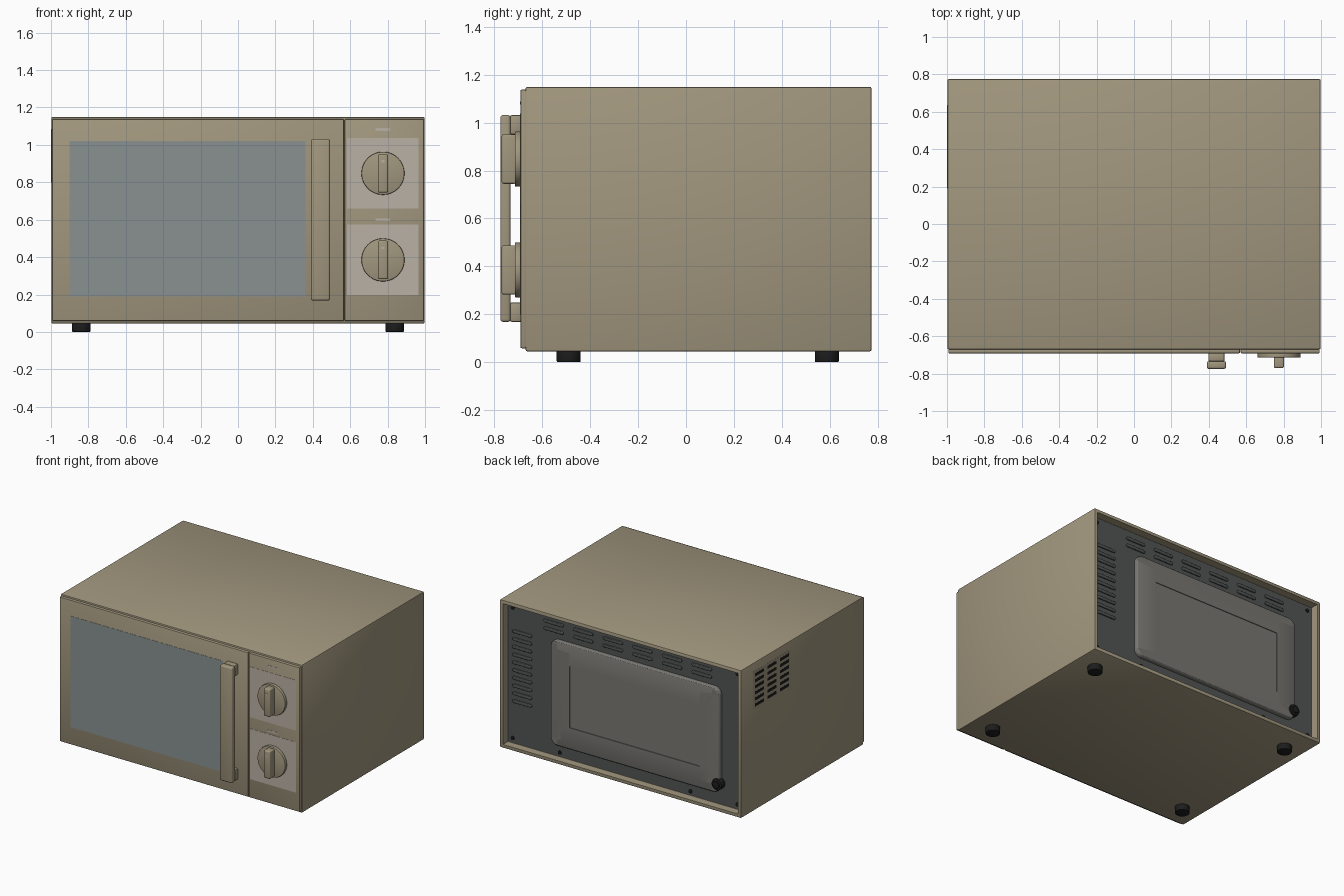
import bpy, bmesh, math
from mathutils import Matrix

if "Cube" in bpy.data.objects:
    bpy.data.objects.remove(bpy.data.objects["Cube"])


def material(name, r, g, b):
    m = bpy.data.materials.new(name)
    m.diffuse_color = (r, g, b, 1)
    m.use_nodes = True
    m.node_tree.nodes["Principled BSDF"].inputs["Base Color"].default_value = m.diffuse_color
    return m


BEIGE = material("beige enamel", 0.36, 0.31, 0.21)
GLASS = material("window glass", 0.25, 0.285, 0.28)
PALE = material("pale panel", 0.49, 0.44, 0.38)
STEEL = material("dark steel", 0.085, 0.09, 0.09)
COVER = material("cover grey", 0.19, 0.185, 0.17)
BLACK = material("black rubber", 0.012, 0.012, 0.012)


def finish(name, bm, mat, smooth=True):
    bmesh.ops.recalc_face_normals(bm, faces=bm.faces)
    me = bpy.data.meshes.new(name)
    bm.to_mesh(me)
    bm.free()
    ob = bpy.data.objects.new(name, me)
    me.materials.append(mat)
    bpy.context.collection.objects.link(ob)
    if smooth:
        bpy.ops.object.select_all(action='DESELECT')
        ob.select_set(True)
        bpy.context.view_layer.objects.active = ob
        bpy.ops.object.shade_smooth_by_angle(angle=math.radians(30))
    return ob


def box_mesh(x, y, z):
    bm = bmesh.new()
    bmesh.ops.create_cube(bm, size=1)
    for v in bm.verts:
        v.co = [a[0] + (c + 0.5) * (a[1] - a[0]) for a, c in zip((x, y, z), v.co)]
    return bm


def bevel(bm, edges, width, seg):
    bmesh.ops.bevel(bm, geom=edges, offset=width, segments=seg, profile=0.5, affect='EDGES')


def box(name, x, y, z, mat, soft=0.0, seg=2):
    bm = box_mesh(x, y, z)
    if soft:
        bevel(bm, bm.edges[:], soft, seg)
    return finish(name, bm, mat, bool(soft))


def plate(name, x, y, z, mat, corner, lip, face=1, inset=None):
    """Plate with rounded corners, facing +y or -y, with a softened outer rim."""
    bm = box_mesh(x, y, z)
    bevel(bm, [e for e in bm.edges if abs(e.verts[0].co.y - e.verts[1].co.y) > 1e-5], corner, 5)
    bm.normal_update()
    outer = next(f for f in bm.faces if f.normal.y * face > 0.9)
    bevel(bm, outer.edges[:], lip, 3)
    if inset:
        bm.normal_update()
        f = max((f for f in bm.faces if f.normal.y * face > 0.9), key=lambda f: f.calc_area())
        bmesh.ops.inset_region(bm, faces=[f], thickness=inset)
        bmesh.ops.inset_region(bm, faces=[f], thickness=0.003, depth=-0.005)
    return finish(name, bm, mat)


def disc(name, centre, radius, depth, axis, mat, soft=0.0, sides=48):
    rot = Matrix.Rotation(math.pi / 2, 4, 'X') if axis == 'Y' else Matrix()
    bm = bmesh.new()
    bmesh.ops.create_cone(bm, cap_ends=True, segments=sides, radius1=radius, radius2=radius,
                          depth=depth)
    if soft:
        bevel(bm, [e for e in bm.edges if abs(e.verts[0].co.z - e.verts[1].co.z) < 1e-5], soft, 2)
    bm.transform(Matrix.Translation(centre) @ rot)
    return finish(name, bm, mat)


# outer casing, with its back recessed behind a rim
bm = box_mesh((-0.998, 0.998), (-0.67, 0.775), (0.045, 1.15))
bevel(bm, bm.edges[:], 0.008, 2)
bm.normal_update()
back = max((f for f in bm.faces if f.normal.y > 0.9), key=lambda f: f.calc_area())
bmesh.ops.inset_region(bm, faces=[back], thickness=0.026)
for v in bmesh.ops.extrude_discrete_faces(bm, faces=[back])["faces"][0].verts:
    v.co.y -= 0.06
finish("casing", bm, BEIGE)


# front slabs with chamfered outer faces
box("door", (-0.993, 0.567), (-0.692, -0.66), (0.058, 1.138), BEIGE, 0.007)
box("control_panel", (0.570, 0.993), (-0.692, -0.66), (0.058, 1.138), BEIGE, 0.007)
box("door_window", (-0.90, 0.36), (-0.6935, -0.68), (0.19, 1.02), GLASS)

# door handle on two standoffs
box("handle_bar", (0.39, 0.492), (-0.775, -0.733), (0.168, 1.032), BEIGE, 0.011, 3)
for tag, z0 in (("lower", 0.168), ("upper", 0.95)):
    box(f"handle_standoff_{tag}", (0.397, 0.485), (-0.736, -0.685), (z0, z0 + 0.082), BEIGE, 0.009)

# two dials, each with a backing label, marker strip and pointer grip
for tag, z in (("lower", 0.385), ("upper", 0.848)):
    box(f"dial_label_{tag}", (0.583, 0.965), (-0.6935, -0.68), (z - 0.187, z + 0.19), PALE)
    mark = z + (0.215 if tag == "lower" else 0.234)
    box(f"marker_strip_{tag}", (0.735, 0.813), (-0.6935, -0.68), (mark - 0.007, mark + 0.007), PALE)
    disc(f"dial_disc_{tag}", (0.775, -0.702, z), 0.115, 0.026, 'Y', BEIGE, 0.005, 64)
    box(f"dial_grip_{tag}", (0.748, 0.802), (-0.770, -0.708), (z - 0.103, z + 0.103), BEIGE, 0.009, 3)
    box(f"dial_pointer_{tag}", (0.768, 0.782), (-0.771, -0.76), (z + 0.058, z + 0.07), PALE)

# rear panel and its raised cover
box("rear_panel", (-0.968, 0.968), (0.70, 0.718), (0.075, 1.12), STEEL)
plate("rear_cover", (-0.80, 0.60), (0.71, 0.75), (0.165, 0.95), COVER, 0.055, 0.014, 1, 0.15)

# raised louvres: six pairs along the top, ten down one side
for i in range(6):
    for j, z in enumerate((1.06, 1.005)):
        x = 0.59 - 0.245 * i
        plate(f"top_louvre_{i}_{j}", (x - 0.082, x + 0.082), (0.712, 0.728),
              (z - 0.012, z + 0.012), STEEL, 0.0115, 0.005)
for i in range(10):
    z = 0.39 + 0.058 * i
    plate(f"side_louvre_{i}", (0.77, 0.93), (0.712, 0.728), (z - 0.012, z + 0.012),
          STEEL, 0.0115, 0.005)

# rear screws
screws = [(sx * 0.93, z) for sx in (-1, 1) for z in (0.11, 1.085)] + [(-0.54, 0.105), (0.54, 0.105)]
for i, (x, z) in enumerate(screws):
    disc(f"rear_screw_{i}", (x, 0.72, z), 0.014, 0.012, 'Y', BLACK, 0.003, 16)

# cord bushing at the lower corner of the cover
disc("cord_collar", (-0.785, 0.738, 0.235), 0.042, 0.05, 'Y', BLACK, 0.006, 32)
disc("cord_stub", (-0.785, 0.755, 0.235), 0.026, 0.038, 'Y', BLACK, 0.003, 24)

# vent grille on the left side
box("side_vent_plate", (-0.9988, -0.985), (0.19, 0.635), (0.80, 1.085), BEIGE)
for i in range(3):
    for j in range(6):
        y, z = 0.265 + 0.148 * i, 0.83 + 0.045 * j
        box(f"side_vent_slot_{i}_{j}", (-1.0, -0.985), (y - 0.052, y + 0.052),
            (z - 0.011, z + 0.011), BLACK)

# rubber feet
for sx in (-1, 1):
    for tag, y in (("front", -0.49), ("rear", 0.588)):
        side = "left" if sx < 0 else "right"
        disc(f"{tag}_foot_{side}", (sx * 0.838, y, 0.026), 0.05, 0.052, 'Z', BLACK, 0.005, 32)
